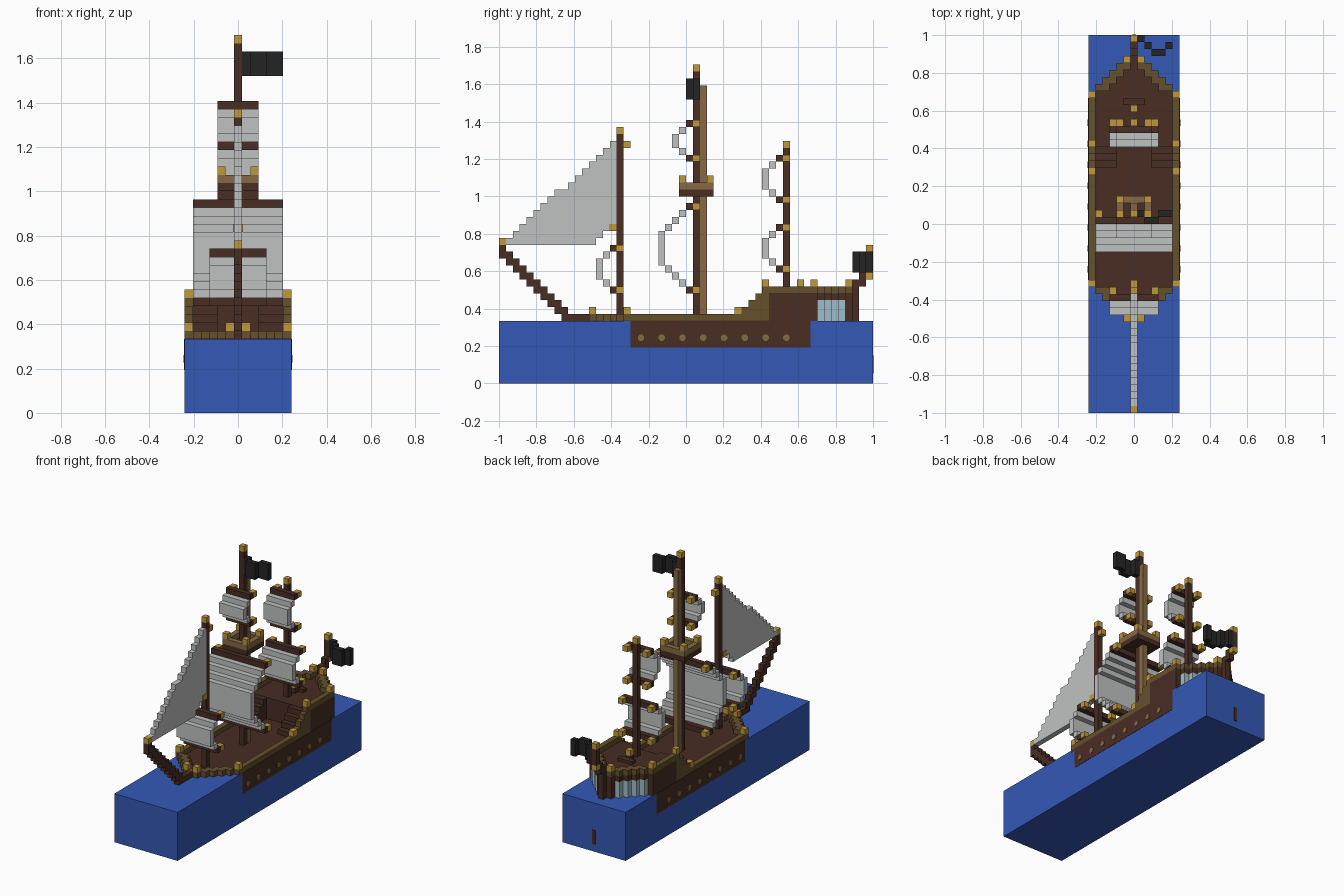
import bpy, bmesh
from math import pi
from mathutils import Matrix, Vector

if "Cube" in bpy.data.objects:
    bpy.data.objects.remove(bpy.data.objects["Cube"])

V = 1 / 27  # edge of one block


def material(name, rgb):
    m = bpy.data.materials.new(name)
    m.use_nodes = True
    lin = [((c / 255 + 0.055) / 1.055) ** 2.4 for c in rgb] + [1]
    m.diffuse_color = lin
    m.node_tree.nodes["Principled BSDF"].inputs["Base Color"].default_value = lin
    return m


WATER = material("sea blue", (52, 88, 182))
BROWN = material("dark brown wood", (72, 45, 36))
OLIVE = material("olive wood", (102, 80, 44))
TAN = material("light brown wood", (134, 106, 68))
GOLD = material("gold", (192, 152, 60))
CLOTH = material("sail grey", (192, 194, 194))
GLASS = material("window blue", (160, 190, 202))
BLACK = material("flag black", (36, 36, 36))


class Part:
    """A named object gathered from boxes measured in blocks (x centred, y from bow, z up)."""

    def __init__(self, name, mat):
        self.name, self.mat, self.bm = name, mat, bmesh.new()

    def box(self, x0, x1, y0, y1, z0, z1):
        size = Vector((x1 - x0, y1 - y0, z1 - z0)) * V
        mid = Vector((x0 + x1, y0 + y1 - 54, z0 + z1)) * V / 2
        bmesh.ops.create_cube(self.bm, size=1,
                              matrix=Matrix.Translation(mid) @ Matrix.Diagonal((*size, 1)))
        return self

    def row(self, w, y, z0, z1):
        """Full-width row, w blocks either side of the centre line."""
        return self.box(-w - .5, w + .5, y, y + 1, z0, z1)

    def pair(self, x, y, z0, z1, wide=1):
        """Matching blocks on both sides."""
        for s in (-1, 1):
            a, b = sorted((s * (x + .5), s * (x + .5 - wide)))
            self.box(a, b, y, y + 1, z0, z1)
        return self

    def done(self):
        me = bpy.data.meshes.new(self.name)
        self.bm.to_mesh(me)
        self.bm.free()
        me.materials.append(self.mat)
        bpy.context.collection.objects.link(bpy.data.objects.new(self.name, me))


def half_width(y):
    """Plan shape of the ship: pointed bow, straight sides, pointed stern."""
    return max(0, min(6, y - 12, 51 - y))


# Sea block and rudder tip
Part("sea", WATER).box(-6.5, 6.5, 0, 54, 0, 9).done()
Part("rudder", BROWN).box(-.3, .3, 53, 54.1, 1.4, 4).done()

# Hull sides, main deck and raised stern
hull = Part("hull", BROWN).box(-6.55, 6.55, 19, 45, 5.2, 9.02)
deck = Part("main_deck", BROWN)
poop = Part("stern_cabin", BROWN)
glass = Part("cabin_windows", GLASS)
rail = Part("rail", OLIVE)
for y in range(13, 52):
    w = half_width(y)
    if y < 39:
        deck.row(w, y, 8.5, 9.1)
        top = 10 + max(0, y - 34)
        if y == 13:
            rail.row(w, y, 9, 10)
        else:
            rail.pair(w, y, 9, top, 2 if w < 6 else 1)
    else:
        glazed = 46 <= y < 50
        poop.row(w, y, 12 if glazed else 9, 13.05)
        if glazed:
            glass.row(w, y, 9, 12)
        if w:
            rail.pair(w, y, 13, 14, 2 if 1 < w < 6 else 1)
poop.row(0, 51, 9, 15)
for p in (hull, deck, poop, glass, rail):
    p.done()

# Portholes along both sides
ports = Part("portholes", TAN)
for y in range(20, 42, 3):
    for s in (-1, 1):
        place = Matrix.Translation(Vector((s * 6.56, y + .5 - 27, 6.6)) * V)
        bmesh.ops.create_cone(ports.bm, cap_ends=True, segments=8, radius1=.5 * V,
                              radius2=.5 * V, depth=.2 * V,
                              matrix=place @ Matrix.Rotation(pi / 2, 4, 'Y') @ Matrix.Rotation(pi / 8, 4, 'Z'))
ports.done()

# Stairs up to the stern deck
stairs = Part("stairs", BROWN)
for i in range(4):
    stairs.pair(5, 35 + i, 9, 10 + i, 3)
stairs.done()

# Gold post caps on the rail
caps = Part("rail_caps", GOLD)
for x, y, z in ((1, 13, 10), (6, 18, 10), (6, 34, 11), (6, 38, 14), (6, 45, 14), (1, 50, 14)):
    caps.pair(x, y, z if y != 34 else 10, z + 1 if y != 34 else 11)
caps.done()

# Helm
Part("helm_stand", BROWN).row(1, 44, 13, 13.6).row(0, 43, 13, 14).done()
Part("helm_wheel", GOLD).row(0, 43, 14, 15).done()

# Bowsprit
sprit = Part("bowsprit", BROWN)
for y in range(13):
    sprit.row(0, y, max(9, 18 - y), max(10, 20 - y))
sprit.done()
Part("bowsprit_cap", GOLD).row(0, 0, 20, 21).done()

# Masts
for name, y, base, top in (("fore", 17, 9, 36), ("main", 28, 9, 45), ("mizzen", 41, 13, 34)):
    Part(name + "_mast", BROWN).row(0, y, base, top).done()
    Part(name + "_mast_cap", GOLD).row(0, y, top, top + 1).done()
Part("main_mast_back", TAN).row(0, 29, 9, 43).done()
Part("fore_mast_hook", GOLD).row(0, 18, 34, 35).done()

# Crow's nest
Part("nest_floor", BROWN).box(-2.5, 2.5, 26, 31, 27, 28).done()
nest = Part("nest_rim", TAN)
nest_caps = Part("nest_caps", GOLD)
for y in (26, 30):
    nest.row(2, y, 28, 29)
    nest_caps.pair(2, y, 29, 30)
for y in range(27, 30):
    nest.pair(2, y, 28, 29)
nest.done()
nest_caps.done()


def square_sail(name, mast, w, low, high, depth):
    """Billowed sail between two yards, with gold fittings behind the yard ends."""
    yards = Part(name + "_yards", BROWN)
    ends = Part(name + "_yard_fittings", GOLD)
    sail = Part(name + "_sail", CLOTH)
    for z in (low, high):
        yards.row(w, mast - 1, z, z + 1)
        ends.pair(w, mast, z, z + 1)
    for z in range(low + 1, high):
        out = min(depth, z - low, high - z)
        sail.row(w, mast - 1 - out, z, z + 1)
    for p in (yards, ends, sail):
        p.done()


square_sail("fore", 17, 3, 13, 19, 2)
square_sail("main_lower", 28, 5, 13, 25, 4)
square_sail("main_upper", 28, 2, 32, 37, 2)
square_sail("mizzen_lower", 41, 3, 16, 22, 2)
square_sail("mizzen_upper", 41, 2, 26, 32, 2)

# Triangular head sail
jib = Part("jib_sail", CLOTH)
for y in range(1, 17):
    jib.row(0, y, 20 + max(0, y - 13), 21 + round((y - 1) * 14 / 15))
jib.done()
Part("jib_corner", GOLD).row(0, 16, 22, 23).box(-.6, .6, 15.9, 17, 22, 23).done()

# Stern flagstaff
Part("stern_staff", BROWN).row(0, 52, 14, 16).row(0, 53, 16, 19).done()
Part("stern_staff_caps", GOLD).row(0, 53, 15, 16).row(0, 53, 19, 20).done()

# Waving flags
for name, y, z, wave in (("main_flag", 28, 41, (0, 1, 1, 0, 0)), ("stern_flag", 53, 16, (0, 1, 2, 2, 1))):
    flag = Part(name, BLACK)
    for i, d in enumerate(wave):
        flag.box(i + .5, i + 1.5, y - d, y - d + 1, z, z + 3)
    flag.done()
